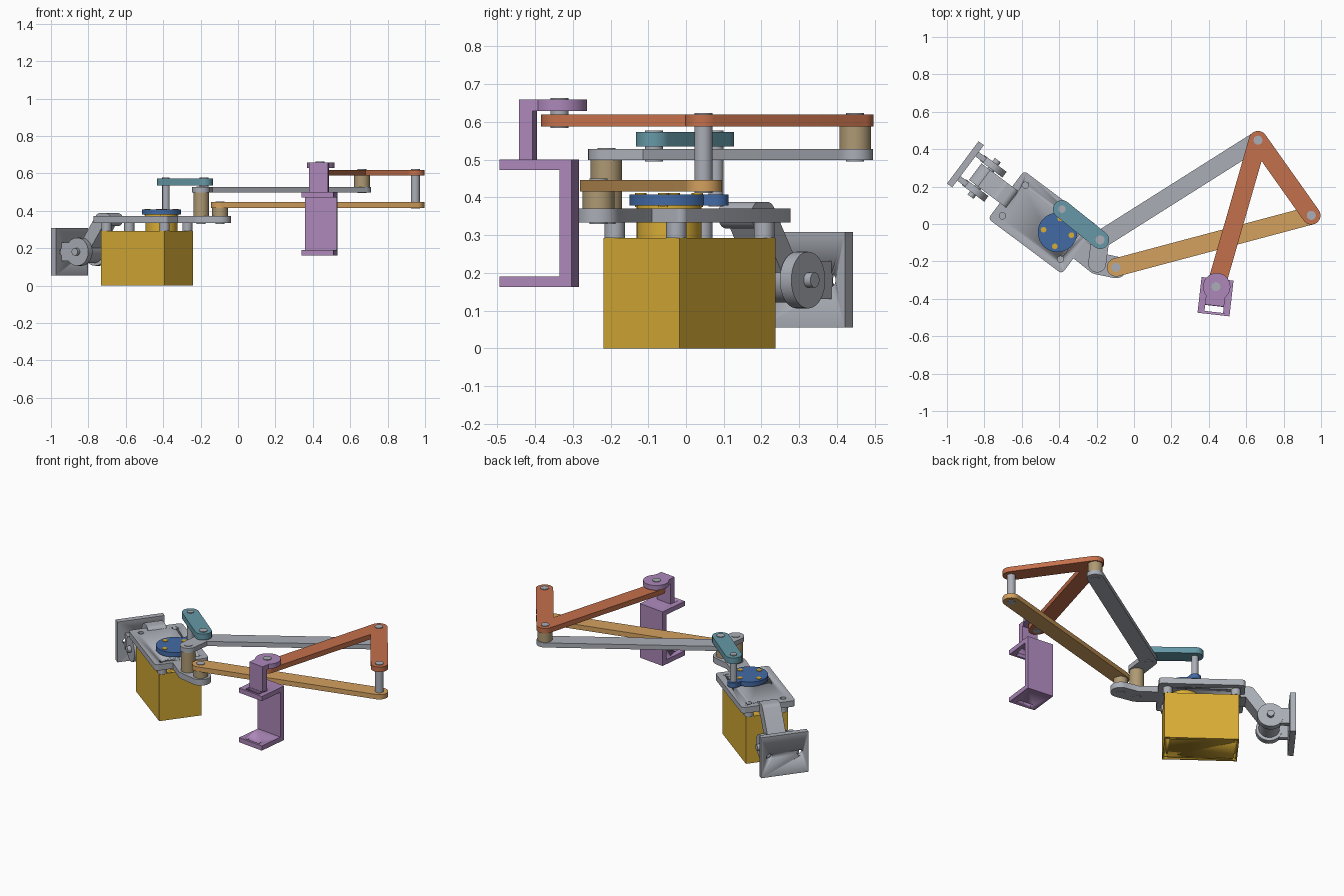
import bpy, bmesh, math
from mathutils import Matrix, Vector

if "Cube" in bpy.data.objects:
    bpy.data.objects.remove(bpy.data.objects["Cube"])


def material(name, r, g, b):
    m = bpy.data.materials.new(name)
    lin = [((c / 255 + 0.055) / 1.055) ** 2.4 for c in (r, g, b)]
    m.diffuse_color = (*lin, 1)
    m.use_nodes = True
    m.node_tree.nodes["Principled BSDF"].inputs["Base Color"].default_value = m.diffuse_color
    return m


GOLD = material("gold", 216, 172, 54)
GREY = material("grey", 170, 174, 182)
BLUE = material("blue", 66, 106, 165)
TEAL = material("teal", 102, 153, 167)
ORANGE = material("burnt orange", 196, 112, 75)
TAN = material("tan", 212, 161, 95)
KHAKI = material("khaki", 174, 153, 115)
PURPLE = material("purple", 172, 135, 185)


def prism(name, outline, z0, z1, mat, matrix=Matrix()):
    """Extrude a flat outline from z0 to z1, then place it with a matrix."""
    bm = bmesh.new()
    face = bm.faces.new([bm.verts.new((x, y, z0)) for x, y in outline])
    top = bmesh.ops.extrude_face_region(bm, geom=[face])["geom"]
    bmesh.ops.translate(bm, vec=(0, 0, z1 - z0),
                        verts=[v for v in top if isinstance(v, bmesh.types.BMVert)])
    bmesh.ops.recalc_face_normals(bm, faces=bm.faces)
    bm.transform(matrix)
    me = bpy.data.meshes.new(name)
    bm.to_mesh(me)
    bm.free()
    me.polygons.foreach_set("use_smooth", [True] * len(me.polygons))
    me.set_sharp_from_angle(angle=math.radians(30))
    if mat:
        me.materials.append(mat)
    ob = bpy.data.objects.new(name, me)
    bpy.context.collection.objects.link(ob)
    return ob


def circle(x, y, r, n=40):
    return [(x + r * math.cos(math.tau * i / n), y + r * math.sin(math.tau * i / n))
            for i in range(n)]


def rect(x0, x1, y0, y1):
    return [(x0, y0), (x1, y0), (x1, y1), (x0, y1)]


def strip(path, r):
    """Outline of a round-ended bar of half width r along a path."""
    walk = [Vector(p) for p in path] + [Vector(p) for p in path[-2:0:-1]]
    ends, out = (0, len(path) - 1), []
    for i, p in enumerate(walk):
        d0 = p - walk[i - 1]
        d1 = walk[(i + 1) % len(walk)] - p
        a = math.atan2(d0.y, d0.x) - math.pi / 2
        turn = math.pi if i in ends else math.atan2(d0.x * d1.y - d0.y * d1.x, d0.dot(d1))
        if turn > 0:
            n = max(3, round(turn / math.pi * 20))
            out += [(p.x + r * math.cos(a + turn * k / n), p.y + r * math.sin(a + turn * k / n))
                    for k in range(n + 1)]
        else:
            m, q = a + turn / 2, r / math.cos(turn / 2)
            out.append((p.x + q * math.cos(m), p.y + q * math.sin(m)))
    return out


def rounded_rect(hx, hy, r):
    return [(sx * (hx - r) + r * math.cos(a), sy * (hy - r) + r * math.sin(a))
            for q, (sx, sy) in enumerate([(1, 1), (-1, 1), (-1, -1), (1, -1)])
            for a in [(q + k / 5) * math.pi / 2 for k in range(6)]]


def cut(ob, cutter):
    cutter.hide_render = True
    cutter.display_type = 'WIRE'
    mod = ob.modifiers.new("hole", 'BOOLEAN')
    mod.operation = 'DIFFERENCE'
    mod.object = cutter


# Pivot points of the linkage
A, B, C, D = (-0.385, 0.079), (-0.181, -0.085), (-0.197, -0.211), (-0.096, -0.232)
E, F, G = (0.663, 0.448), (0.948, 0.046), (0.438, -0.335)
HUB = (-0.409, -0.045)

# Local frames: motor base, and sideways extrusions
BASE = Matrix.Translation((-0.487, 0.009, 0)) @ Matrix.Rotation(math.radians(-36.8), 4, 'Z')
ALONG_X = Matrix(((0, 0, 1, 0), (1, 0, 0, 0), (0, 1, 0, 0), (0, 0, 0, 1)))
ALONG_Y = Matrix(((1, 0, 0, 0), (0, 0, -1, 0), (0, 1, 0, 0), (0, 0, 0, 1)))

# Motor box, base plate and stand-offs with screw holes
box = prism("motor_box", rect(-0.212, 0.212, -0.126, 0.126), 0, 0.293, GOLD, BASE)
plate = prism("base_plate", rounded_rect(0.246, 0.16, 0.02), 0.334, 0.371, GREY, BASE)
for sx in (-1, 1):
    for sy in (-1, 1):
        x, y = sx * 0.194, sy * 0.102
        post = prism("standoff", circle(x, y, 0.027), 0.293, 0.334, GREY, BASE)
        wide = prism("plate_hole_cutter", circle(x, y, 0.017, 20), 0.2935, 0.4, None, BASE)
        thin = prism("box_hole_cutter", circle(x, y, 0.011, 20), -0.05, 0.32, None, BASE)
        cut(plate, wide)
        cut(post, wide)
        cut(box, thin)
prism("plate_tongue", strip([(-0.33, -0.104), C, D], 0.058), 0.334, 0.371, GREY)

# Motor hub and crank
prism("motor_hub", circle(*HUB, 0.086), 0.293, 0.379, GOLD)
prism("crank_disc", circle(*HUB, 0.105, 56), 0.379, 0.408, BLUE)
prism("crank_lobe", strip([HUB, A], 0.034), 0.379, 0.408, BLUE)
for k in range(4):
    a = math.radians(79 + 90 * k)
    prism("crank_bolt", circle(HUB[0] + 0.076 * math.cos(a), HUB[1] + 0.076 * math.sin(a),
                               0.015, 20), 0.375, 0.411, GOLD)

# Linkage bars
prism("drive_link", strip([A, B], 0.048), 0.535, 0.573, TEAL)
prism("rocker_arm", strip([C, B, E], 0.048), 0.499, 0.528, GREY)
prism("lower_arm", strip([D, F], 0.049), 0.416, 0.446, TAN)
prism("upper_link", strip([G, E, F], 0.049), 0.588, 0.619, ORANGE)

# Spacers and pivot pins
for p, z0, z1 in ((C, 0.371, 0.499), (D, 0.371, 0.416), (E, 0.528, 0.588)):
    prism("spacer", circle(*p, 0.042), z0, z1, KHAKI)
for p, r, z0, z1 in ((A, 0.02, 0.376, 0.577), (B, 0.024, 0.495, 0.577), (C, 0.024, 0.33, 0.531),
                     (D, 0.024, 0.33, 0.45), (E, 0.024, 0.495, 0.623), (F, 0.024, 0.412, 0.623),
                     (G, 0.024, 0.584, 0.663)):
    prism("pivot_pin", circle(*p, r, 28), z0, z1, GREY)

# End bracket: channel with slotted flanges, post and pivot plate
TOOL = Matrix.Translation((G[0] + 0.004, G[1], 0)) @ Matrix.Rotation(math.radians(-6.5), 4, 'Z')
channel = [(-0.15, 0.162), (0.042, 0.162), (0.042, 0.501), (-0.15, 0.501),
           (-0.15, 0.472), (0.01, 0.472), (0.01, 0.191), (-0.15, 0.191)]
bracket = prism("bracket_channel", channel, -0.086, 0.086, PURPLE, TOOL @ ALONG_X)
cut(bracket, prism("slot_cutter", rect(-0.05, 0.05, -0.136, -0.104), 0.1, 0.6, None, TOOL))
prism("bracket_post", rect(-0.051, 0.051, -0.102, -0.066), 0.501, 0.659, PURPLE, TOOL)
tab = [(0.073 * math.cos(a), 0.073 * math.sin(a))
       for a in [math.radians(-45 + 270 * k / 36) for k in range(37)]]
prism("bracket_pivot_plate", tab + [(-0.051, -0.09), (0.051, -0.09)], 0.629, 0.659, PURPLE, TOOL)

# Wall mount plate with two screw holes
PX, PZ = -0.392, 0.181
mount = prism("wall_plate", rect(-0.141, 0.141, 0.055, 0.308), -0.535, -0.5, GREY, BASE @ ALONG_X)
for s in (-1, 1):
    cut(mount, prism("wall_hole_cutter", circle(s * 0.092, PZ, 0.018, 24), -0.6, -0.4,
                     None, BASE @ ALONG_X))

# Hinge: two ears, pin, and bent strap up to the base plate
HINGE = BASE @ ALONG_Y
for s in (-1, 1):
    lo, hi = sorted((s * 0.062, s * 0.1))
    prism("hinge_ear", circle(PX, PZ, 0.075, 48), lo, hi, GREY, HINGE)
    prism("hinge_ear_arm", rect(-0.505, PX, PZ - 0.05, PZ + 0.05), lo + 0.004, hi - 0.004,
          GREY, HINGE)
prism("hinge_pin", circle(PX, PZ, 0.02, 28), -0.122, 0.122, GREY, HINGE)
prism("hinge_eye", circle(PX, PZ, 0.06), -0.055, 0.055, GREY, HINGE)
strap = [(PX, PZ), (-0.272, 0.353), (-0.235, 0.353)]
prism("hinge_strap", strip(strap, 0.035), -0.055, 0.055, GREY, HINGE)
